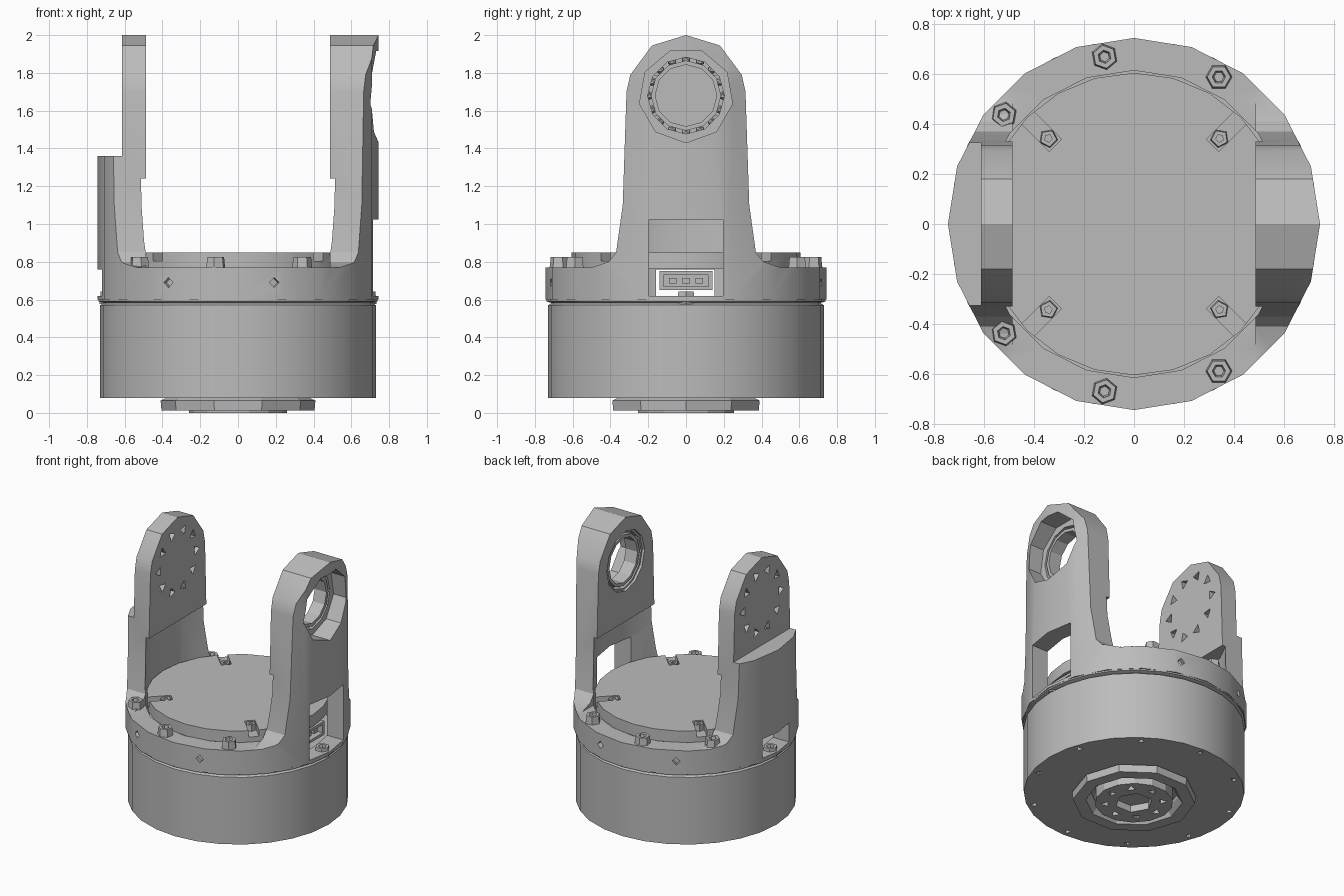
import bpy, bmesh, math
from mathutils import Matrix, Vector

cube = bpy.data.objects.get("Cube")
if cube:
    bpy.data.objects.remove(cube, do_unlink=True)

grey = bpy.data.materials.new("machined_grey")
grey.use_nodes = True
COLOUR = (0.5, 0.5, 0.5, 1)
grey.diffuse_color = COLOUR
grey.node_tree.nodes["Principled BSDF"].inputs["Base Color"].default_value = COLOUR

AXIS_X = Matrix.Rotation(math.pi / 2, 4, "Y")
PIVOT_Z = 1.68
RING_R = 0.745
INNER_R = 0.615


def finish(bm, name, matrix=None):
    bmesh.ops.remove_doubles(bm, verts=bm.verts, dist=1e-5)
    bmesh.ops.recalc_face_normals(bm, faces=bm.faces)
    if matrix:
        bm.transform(matrix)
    mesh = bpy.data.meshes.new(name)
    bm.to_mesh(mesh)
    bm.free()
    mesh.materials.append(grey)
    obj = bpy.data.objects.new(name, mesh)
    bpy.context.collection.objects.link(obj)
    return obj


def lathe(name, profile, sides, matrix=None, closed=False):
    """Turn a (radius, height) profile about z."""
    bm = bmesh.new()
    rings = []
    for i in range(sides):
        a = math.tau * i / sides
        rings.append([bm.verts.new((r * math.cos(a), r * math.sin(a), z)) for r, z in profile])
    count = len(profile)
    for i in range(sides):
        one, two = rings[i], rings[(i + 1) % sides]
        for j in range(count if closed else count - 1):
            k = (j + 1) % count
            quad = [one[j], two[j], two[k], one[k]]
            if profile[j][0] == 0:
                quad.pop(1)
            elif profile[k][0] == 0:
                quad.pop(2)
            bm.faces.new(quad)
    return finish(bm, name, matrix)


def disc(name, r, z0, z1, sides, matrix=None):
    return lathe(name, [(0, z0), (r, z0), (r, z1), (0, z1)], sides, matrix)


def box(name, low, high, matrix=None):
    bm = bmesh.new()
    bmesh.ops.create_cube(bm, size=1)
    low, high = Vector(low), Vector(high)
    for v in bm.verts:
        v.co = (low + high) / 2 + v.co * (high - low)
    return finish(bm, name, matrix)


def combine(obj, tool, mode="DIFFERENCE"):
    mod = obj.modifiers.new("bool", "BOOLEAN")
    mod.operation, mod.solver, mod.object = mode, "EXACT", tool
    graph = bpy.context.evaluated_depsgraph_get()
    mesh = bpy.data.meshes.new_from_object(obj.evaluated_get(graph))
    obj.modifiers.clear()
    obj.data = mesh
    bpy.data.objects.remove(tool, do_unlink=True)


def polar(degrees, r, z):
    a = math.radians(degrees)
    return Matrix.Translation((r * math.cos(a), r * math.sin(a), z)) @ Matrix.Rotation(a, 4, "Z")


# Yoke: side outline, trimmed by the outer cylinder and hollowed
half = [(0.8, 0.6), (0.8, 0.77), (0.5, 0.77), (0.41, 0.8), (0.37, 0.85), (0.335, 1.1),
        (0.315, 1.7), (0.295, 1.79), (0.18, 1.945)]
outline = half + [(0, 2)] + [(-y, z) for y, z in reversed(half)]
bm = bmesh.new()
face = bm.faces.new([bm.verts.new((-0.8, y, z)) for y, z in outline])
moved = bmesh.ops.extrude_face_region(bm, geom=[face])["geom"]
bmesh.ops.translate(bm, vec=(1.6, 0, 0), verts=[v for v in moved if isinstance(v, bmesh.types.BMVert)])
yoke = finish(bm, "yoke")
combine(yoke, disc("trim", RING_R, 0.5, 2.1, 20), "INTERSECT")
combine(yoke, disc("bore", INNER_R, 0.5, 1.24, 20))
combine(yoke, box("gap", (-0.487, -1, 0.77), (0.487, 1, 2.1)))
combine(yoke, box("step", (-0.9, -1, 1.36), (-0.613, 1, 2.1)))

# Windows in the arms
combine(yoke, box("window", (0.4, -0.195, 0.62), (0.9, 0.195, 1.025)))
combine(yoke, box("window", (-0.9, -0.16, 0.62), (-0.4, 0.15, 0.76)))

# Bearing seat in the left arm
combine(yoke, disc("seat", 0.25, 0.6, 0.9, 9, Matrix.Translation((0, 0, PIVOT_Z)) @ AXIS_X))
combine(yoke, disc("seat", 0.218, 0.4, 0.7, 12, Matrix.Translation((0, 0, PIVOT_Z)) @ AXIS_X))

# Ring of blind holes on both faces of the right arm
for i in range(10):
    a = math.tau * (i + 0.5) / 10
    for x in (-0.615, -0.485):
        place = Matrix.Translation((x, 0.215 * math.sin(a), PIVOT_Z + 0.215 * math.cos(a)))
        combine(yoke, disc("hole", 0.038, -0.035, 0.035, 3, place @ AXIS_X @ Matrix.Rotation(a, 4, "Z")))

# Set-screw holes round the collar
for angle in (75, 120, -75, -120):
    combine(yoke, disc("hole", 0.027, -0.03, 0.03, 4, polar(angle, 0.74, 0.69) @ AXIS_X))

# Bearing with two races and balls
pivot = Matrix.Translation((0, 0, PIVOT_Z)) @ AXIS_X
parts = []
for name, r0, r1 in (("bearing_outer_race", 0.203, 0.235), ("bearing_inner_race", 0.163, 0.186)):
    parts.append(lathe(name, [(r0, 0.505), (r1, 0.505), (r1, 0.6), (r0, 0.6)], 12, pivot, True))
bm = bmesh.new()
for i in range(16):
    a = math.tau * i / 16
    spot = Matrix.Translation((0.555, 0.194 * math.cos(a), PIVOT_Z + 0.194 * math.sin(a)))
    bmesh.ops.create_icosphere(bm, subdivisions=1, radius=0.024, matrix=spot)
finish(bm, "bearing_balls")

# Deck with diagonal slots and small screws
deck = disc("deck", 0.605, 0.765, 0.85, 24)
for angle in (45, 135, 225, 315):
    combine(deck, box("slot", (-0.04, -0.035, 0), (0.2, 0.035, 0.1), polar(angle, 0.485, 0.805)))
    lathe("deck_screw", [(0, 0), (0.038, 0), (0.034, 0.045), (0.016, 0.045), (0.016, 0.02), (0, 0.02)],
          5, polar(angle, 0.485, 0.803))

# Collar screws with sockets
cap = [(0, -0.01), (0.054, -0.01), (0.047, 0.055), (0.027, 0.055), (0.02, 0.02), (0, 0.02)]
for angle in (60, 100, 140, -60, -100, -140):
    lathe("collar_screw", cap, 6, polar(angle, 0.68, 0.77))
for angle in (0, 180):
    lathe("window_screw", cap, 6, polar(angle, 0.68, 0.587))

# Base drum with a grooved lip and blind holes below
base = lathe("base_drum", [(0, 0.08), (0.73, 0.08), (0.73, 0.57), (0.712, 0.582),
                           (0.738, 0.59), (0.738, 0.605), (0, 0.605)], 28)
for i in range(10):
    combine(base, disc("hole", 0.026, -0.03, 0.03, 3, polar(36 * i + 18, 0.68, 0.08)))

# Underside boss and drive hub
boss = lathe("boss_ring", [(0.37, 0.085), (0.41, 0.065), (0.405, 0.012), (0.32, 0.012),
                           (0.29, 0.055), (0.29, 0.085)], 10, None, True)
hub = disc("drive_hub", 0.26, 0, 0.09, 14)
combine(hub, disc("socket", 0.125, -0.1, 0.05, 6))
for i in range(8):
    combine(hub, disc("hole", 0.033, -0.03, 0.03, 3, polar(45 * i, 0.19, 0)))

# Connector behind the large window
plug = box("connector", (0.47, -0.14, 0.65), (0.6, 0.14, 0.75))
combine(plug, box("recess", (0.53, -0.12, 0.67), (0.7, 0.12, 0.73)))
for y in (-0.07, 0, 0.07):
    box("connector_pin", (0.52, y - 0.02, 0.685), (0.58, y + 0.02, 0.715))

# Soft shading on turned bodies, crisp edges elsewhere
bpy.ops.object.select_all(action="DESELECT")
for obj in [yoke, deck, base, hub]:
    obj.select_set(True)
bpy.context.view_layer.objects.active = base
bpy.ops.object.shade_smooth_by_angle(angle=math.radians(25))
